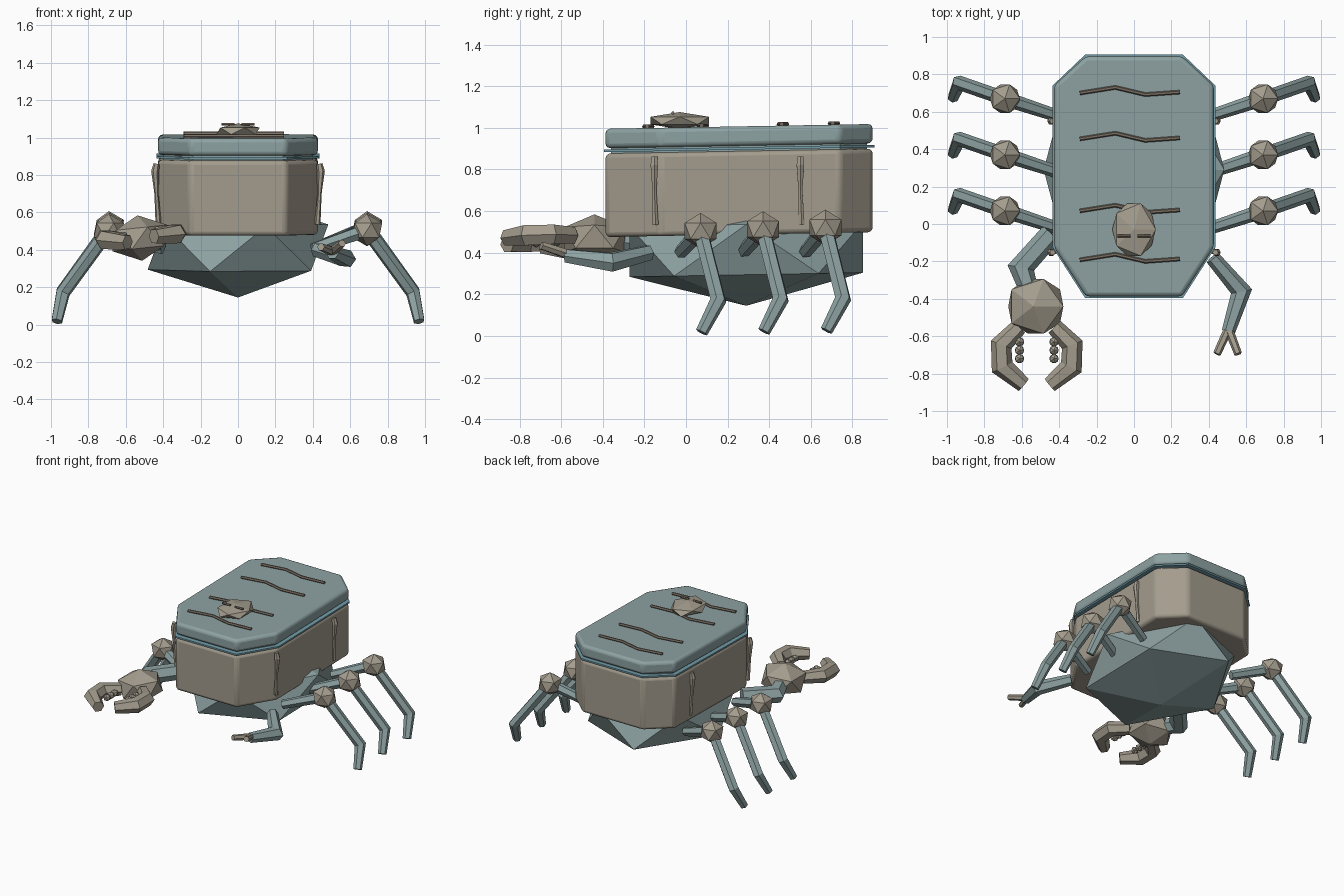
import bpy, bmesh, math
from mathutils import Vector, Matrix

if "Cube" in bpy.data.objects:
    bpy.data.objects.remove(bpy.data.objects["Cube"])


def material(name, rgb):
    m = bpy.data.materials.new(name)
    m.diffuse_color = (*rgb, 1)
    m.use_nodes = True
    m.node_tree.nodes["Principled BSDF"].inputs["Base Color"].default_value = m.diffuse_color
    return m


BLUE = material("grey_blue", (0.27, 0.36, 0.36))
BEIGE = material("warm_beige", (0.37, 0.335, 0.27))
BROWN = material("dull_brown", (0.20, 0.165, 0.13))
TEAL = material("rim_teal", (0.17, 0.34, 0.40))
TILT = 0.018  # the shell rises slightly towards the back


def finish(name, bm, mat):
    bmesh.ops.recalc_face_normals(bm, faces=bm.faces[:])
    me = bpy.data.meshes.new(name)
    bm.to_mesh(me)
    bm.free()
    me.materials.append(mat)
    ob = bpy.data.objects.new(name, me)
    bpy.context.collection.objects.link(ob)
    return ob


def tube(name, pts, radii, mat, sides=6, turn=0.0):
    """Faceted limb swept along a path with mitred joints."""
    pts = [Vector(p) for p in pts]
    dirs = [(b - a).normalized() for a, b in zip(pts, pts[1:])]
    ref = Vector((0, 0, 1)) if abs(dirs[0].z) < 0.9 else Vector((0, 1, 0))
    u = dirs[0].cross(ref).normalized()
    v = u.cross(dirs[0])
    offs = []
    for i in range(sides):
        a = turn + 2 * math.pi * i / sides
        offs.append(u * math.cos(a) + v * math.sin(a))
    bm = bmesh.new()
    rings = []
    for k, p in enumerate(pts):
        if k:
            d = dirs[k - 1]
            n = (d + dirs[min(k, len(dirs) - 1)]).normalized()
            offs = [o - d * (o.dot(n) / d.dot(n)) for o in offs]
        rings.append([bm.verts.new(p + o * radii[k]) for o in offs])
    for a, b in zip(rings, rings[1:]):
        for i in range(sides):
            j = (i + 1) % sides
            bm.faces.new((a[i], a[j], b[j], b[i]))
    bm.faces.new(rings[0])
    bm.faces.new(rings[-1])
    return finish(name, bm, mat)


def gem(name, loc, size, mat, roll=0.0):
    """Icosahedron stretched to size."""
    bm = bmesh.new()
    bmesh.ops.create_icosphere(bm, subdivisions=1, radius=1)
    bmesh.ops.transform(bm, verts=bm.verts[:], matrix=Matrix.Translation(loc)
                        @ Matrix.Rotation(roll, 4, 'Y') @ Matrix.Diagonal((*size, 1)))
    return finish(name, bm, mat)


def shell(name, grow, z0, z1, mat, bevel=0.0):
    """Long octagonal slab following the shell tilt."""
    x, c, f, b = 0.415 + grow, 0.25 + grow * 0.6, -0.375 - grow, 0.885 + grow
    half = [(c, f), (x, -0.125), (x, 0.74), (c, b)]
    outline = half + [(-px, py) for px, py in reversed(half)]
    bm = bmesh.new()
    lo, hi = [[bm.verts.new((px, py, z + TILT * (py - 0.25))) for px, py in outline]
              for z in (z0, z1)]
    bm.faces.new(lo)
    bm.faces.new(hi)
    for i in range(8):
        j = (i + 1) % 8
        bm.faces.new((lo[i], lo[j], hi[j], hi[i]))
    ob = finish(name, bm, mat)
    if bevel:
        m = ob.modifiers.new("round_edges", 'BEVEL')
        m.width, m.segments, m.limit_method = bevel, 3, 'ANGLE'
        m.angle_limit = math.radians(25)
        bpy.context.view_layer.objects.active = ob
        ob.select_set(True)
        bpy.ops.object.shade_smooth_by_angle(angle=math.radians(30))
        ob.select_set(False)
    return ob


# Shell box, lid and the rim between them
shell("shell_box", 0.012, 0.487, 0.888, BEIGE, 0.022)
shell("lid_neck", -0.015, 0.87, 0.93, BLUE)
shell("lid_rim", 0.02, 0.895, 0.907, TEAL)
shell("lid", 0.012, 0.914, 1.007, BLUE, 0.022)

# Faceted underbelly
belly = gem("underbelly", (0, 0.29, 0.415), (0.54, 0.66, 0.27), BLUE)
for vert in belly.data.vertices:
    vert.co.z += TILT * (vert.co.y - 0.29)

# Wavy ridges across the lid
for n, y in enumerate((0.705, 0.46, 0.075, -0.187)):
    z = 1.014 + TILT * (y - 0.25)
    tube(f"lid_ridge_{n}", [(-0.29, y - 0.005, z), (-0.10, y + 0.025, z),
                            (0.06, y - 0.013, z), (0.245, y, z)],
         [0.011] * 4, BROWN)

# Small face on the lid
gem("lid_face", (0, -0.03, 1.035), (0.13, 0.165, 0.041), BEIGE)

for s, side in ((1, "right"), (-1, "left")):
    # Slit eyes
    tube(f"eye_{side}", [(s * 0.02, -0.063, 1.071), (s * 0.088, -0.063, 1.071)],
         [0.008] * 2, BROWN)
    # Side pegs, pinched in the middle
    for n, y in enumerate((-0.152, 0.55)):
        tube(f"side_peg_{side}_{n}",
             [(s * 0.435, y, 0.86), (s * 0.443, y, 0.82), (s * 0.436, y, 0.70),
              (s * 0.425, y + 0.006, 0.535)],
             [0.016, 0.021, 0.011, 0.016], BEIGE)
    # Walking legs
    for n, y in enumerate((0.07, 0.37, 0.67)):
        z = 0.505 + 0.008 * n
        dz = 0.004 * n
        tube(f"upper_leg_{side}_{n}", [(s * 0.40, y - 0.095, 0.405), (s * 0.69, y, z)],
             [0.033, 0.04], BLUE)
        gem(f"knee_{side}_{n}", (s * 0.69, y, z), (0.09, 0.09, 0.086), BEIGE)
        tube(f"lower_leg_{side}_{n}",
             [(s * 0.69, y, z), (s * 0.935, y + 0.085, 0.17 + dz),
              (s * 0.968, y + 0.005, 0.017 + dz)],
             [0.038, 0.038, 0.03], BLUE)

# Large claw arm
tube("claw_arm", [(-0.44, -0.05, 0.45), (-0.605, -0.235, 0.44), (-0.56, -0.36, 0.46)],
     [0.06, 0.062, 0.05], BLUE)
gem("claw_palm", (-0.525, -0.44, 0.463), (0.172, 0.172, 0.122), BEIGE, math.radians(-6))
for s, side in ((1, "inner"), (-1, "outer")):
    z = 0.468 + s * 0.016
    cx = -0.52
    tube(f"pincer_{side}",
         [(cx + s * 0.095, -0.55, z), (cx + s * 0.19, -0.645, z + 0.004),
          (cx + s * 0.185, -0.765, z), (cx + s * 0.07, -0.86, z - 0.012)],
         [0.045, 0.054, 0.056, 0.042], BEIGE)
    for n in range(3):
        gem(f"claw_tooth_{side}_{n}", (cx + s * 0.092, -0.63 - 0.045 * n, z),
            (0.028, 0.028, 0.028), BEIGE)

# Small forked arm
tube("small_arm", [(0.42, -0.18, 0.40), (0.575, -0.36, 0.355), (0.505, -0.575, 0.385)],
     [0.04, 0.05, 0.036], BLUE)
for s, side in ((1, "right"), (-1, "left")):
    tube(f"fork_{side}", [(0.505, -0.56, 0.39), (0.50 + s * 0.057, -0.695, 0.425 + s * 0.01)],
         [0.024, 0.021], BEIGE)
